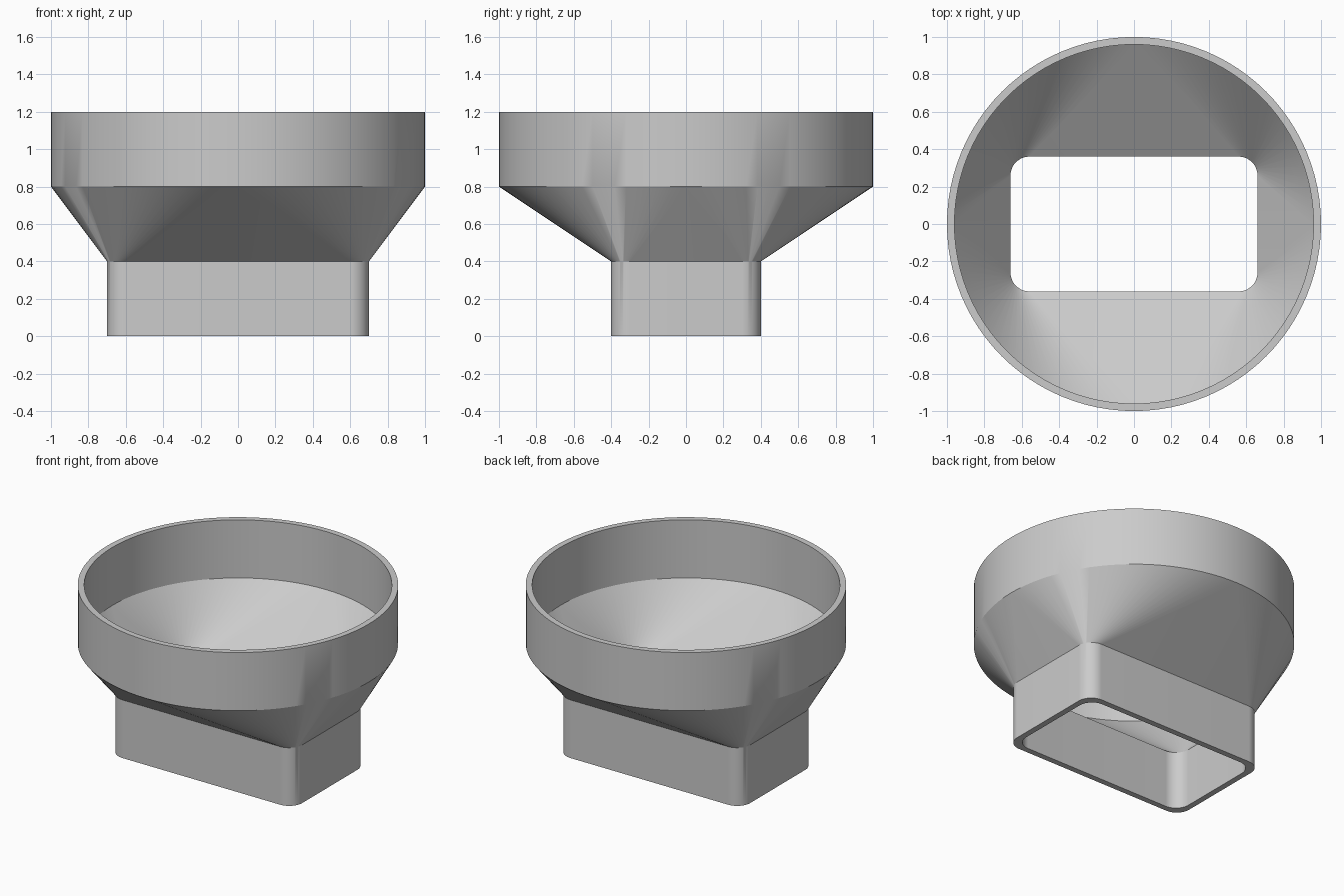
import bpy, bmesh
from math import sin, cos, pi, radians

cube = bpy.data.objects.get("Cube")
if cube:
    bpy.data.objects.remove(cube, do_unlink=True)

STEPS = 24          # segments per quarter turn
WALL = 0.04

grey = bpy.data.materials.new("light grey plastic")
grey.use_nodes = True
colour = (0.6, 0.6, 0.6, 1)
grey.diffuse_color = colour
grey.node_tree.nodes["Principled BSDF"].inputs["Base Color"].default_value = colour


def ring(half_x, half_y, radius, z):
    """Rounded rectangle; a circle when the half sizes equal the radius."""
    points = []
    for quarter, (sx, sy) in enumerate([(1, 1), (-1, 1), (-1, -1), (1, -1)]):
        for i in range(STEPS + 1):
            a = (quarter + i / STEPS) * pi / 2
            points.append((sx * (half_x - radius) + radius * cos(a),
                           sy * (half_y - radius) + radius * sin(a), z))
    return points


def spout(z, inset):
    return ring(0.7 - inset, 0.4 - inset, 0.1, z)


def collar(z, inset):
    r = 1 - inset
    return ring(r, r, r, z)


# Closed shell: up the outside, over the rim, down the inside, back to the start
sections = [spout(0, 0), spout(0.4, 0), collar(0.8, 0), collar(1.2, 0),
            collar(1.2, WALL), collar(0.8, WALL), spout(0.4, WALL), spout(0, WALL)]

bm = bmesh.new()
loops = [[bm.verts.new(p) for p in section] for section in sections]
for low, high in zip(loops, loops[1:] + loops[:1]):
    for i in range(len(low)):
        j = (i + 1) % len(low)
        bm.faces.new((low[i], low[j], high[j], high[i]))
bmesh.ops.remove_doubles(bm, verts=bm.verts, dist=0.0001)
bmesh.ops.recalc_face_normals(bm, faces=bm.faces)

mesh = bpy.data.meshes.new("duct_adapter")
bm.to_mesh(mesh)
bm.free()
mesh.materials.append(grey)
adapter = bpy.data.objects.new("duct_adapter", mesh)
bpy.context.collection.objects.link(adapter)

# Smooth walls with crisp rims and seams
bpy.ops.object.select_all(action="DESELECT")
adapter.select_set(True)
bpy.context.view_layer.objects.active = adapter
bpy.ops.object.shade_smooth_by_angle(angle=radians(30))
